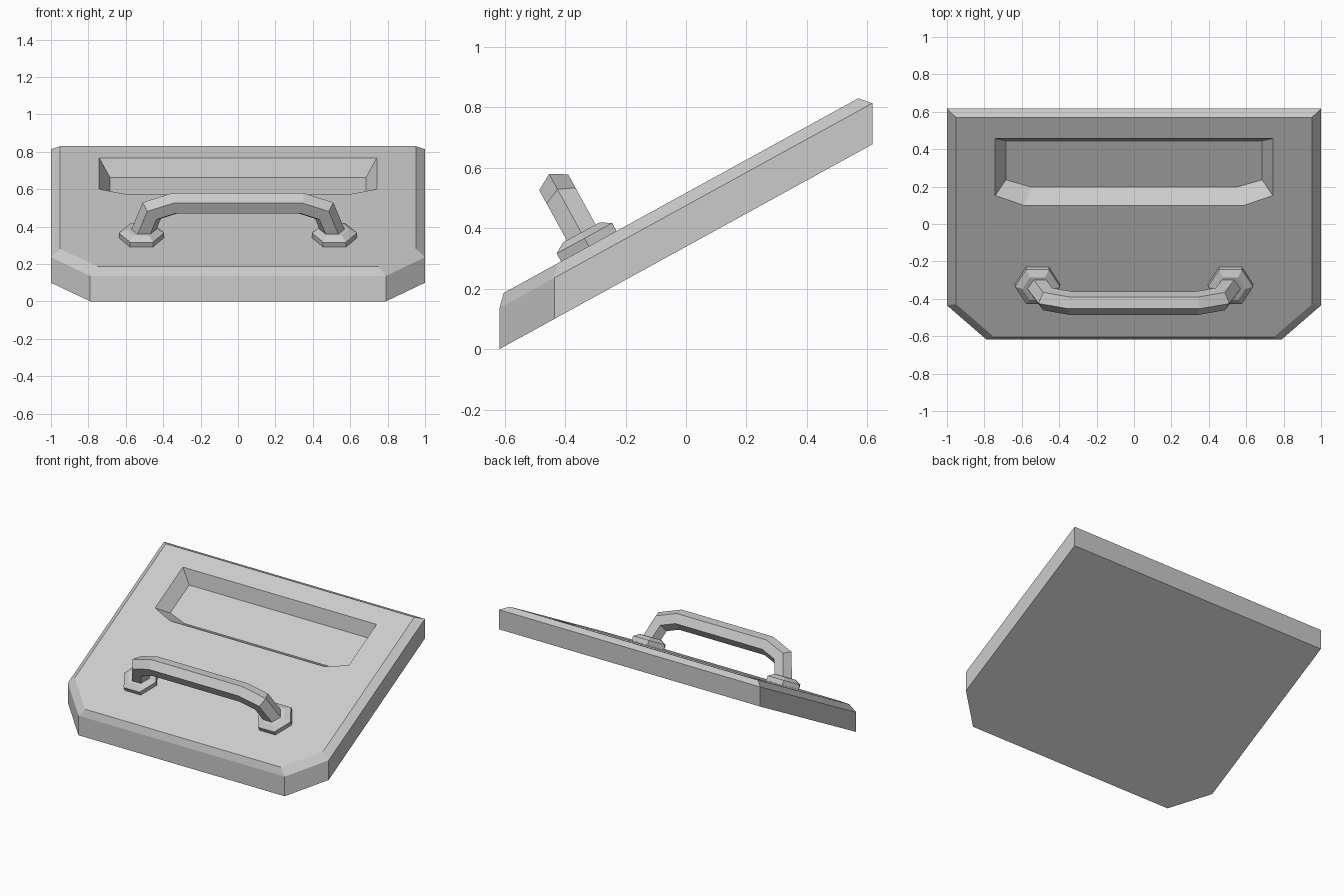
import bpy, bmesh
from math import cos, sin, pi, atan2
from mathutils import Vector

if "Cube" in bpy.data.objects:
    bpy.data.objects.remove(bpy.data.objects["Cube"])

SLOPE = 0.549                       # rise of the tilted plate per unit y
TILT = atan2(SLOPE, 1)
TOP, RIM, BOTTOM = 0.517, 0.475, 0.339   # plane heights at y = 0


def loft(name, rings):
    """Skin a list of equal-sized rings and cap both ends."""
    bm = bmesh.new()
    loops = [[bm.verts.new(p) for p in r] for r in rings]
    n = len(loops[0])
    for a, b in zip(loops, loops[1:]):
        for i in range(n):
            j = (i + 1) % n
            bm.faces.new((a[i], a[j], b[j], b[i]))
    bm.faces.new(loops[0][::-1])
    bm.faces.new(loops[-1])
    bmesh.ops.recalc_face_normals(bm, faces=bm.faces)
    mesh = bpy.data.meshes.new(name)
    bm.to_mesh(mesh)
    bm.free()
    ob = bpy.data.objects.new(name, mesh)
    bpy.context.collection.objects.link(ob)
    return ob


def outline(half, height):
    """Mirror a half outline (x, y) and lay it on the sloping plane."""
    pts = half + [(-x, y) for x, y in reversed(half)]
    return [Vector((x, y, height + SLOPE * y)) for x, y in pts]


def on_plate(x, v, w):
    """Plate coordinates: v up the slope, w out from the top surface."""
    return Vector((x, v * cos(TILT) - w * sin(TILT),
                   TOP + v * sin(TILT) + w * cos(TILT)))


# Tilted plate with clipped front corners and a bevelled rim
outer = [(0.79, -0.617), (1.0, -0.435), (1.0, 0.617)]
inner = [(0.75, -0.603), (0.952, -0.428), (0.952, 0.57)]
plate = loft("plate", [outline(outer, BOTTOM), outline(outer, RIM), outline(inner, TOP)])

# Recess with sloping walls
opening = outline([(0.59, 0.10), (0.742, 0.152), (0.742, 0.457)], TOP)
floor = outline([(0.547, 0.197), (0.685, 0.236), (0.685, 0.444)], TOP - 0.097)
above = [o + (o - f) * 0.3 for o, f in zip(opening, floor)]
cutter = loft("recess_cutter", [floor, opening, above])
cutter.hide_render = True
mod = plate.modifiers.new("recess", 'BOOLEAN')
mod.operation = 'DIFFERENCE'
mod.solver = 'EXACT'
mod.object = cutter
bpy.context.view_layer.objects.active = plate
bpy.ops.object.modifier_apply(modifier=mod.name)
bpy.data.objects.remove(cutter)

# Hexagonal grab handle swept along a bent path, mitred at each bend
V, R = -0.367, 0.063
half_path = [(0.339, 0.21), (0.461, 0.166), (0.516, 0.015)]
path = [Vector((-x, w)) for x, w in reversed(half_path)] + [Vector(p) for p in half_path]
rings = []
for i, p in enumerate(path):
    d0 = (p - path[i - 1]).normalized() if i else (path[1] - p).normalized()
    d1 = (path[i + 1] - p).normalized() if i < len(path) - 1 else d0
    t = (d0 + d1).normalized()
    n = Vector((-t.y, t.x)) / t.dot(d0)
    ring = []
    for k in range(6):
        a = k * pi / 3
        q = p + n * R * cos(a)
        ring.append(on_plate(q.x, V + R * sin(a), q.y))
    rings.append(ring)
loft("handle", rings)

# Hexagonal mounting feet
for side, label in ((-1, "left"), (1, "right")):
    loft("handle_foot_" + label,
         [[on_plate(side * 0.516 + r * cos(k * pi / 3), V + r * sin(k * pi / 3), w)
           for k in range(6)]
          for r, w in ((0.121, -0.01), (0.121, 0.03), (0.08, 0.052))])
